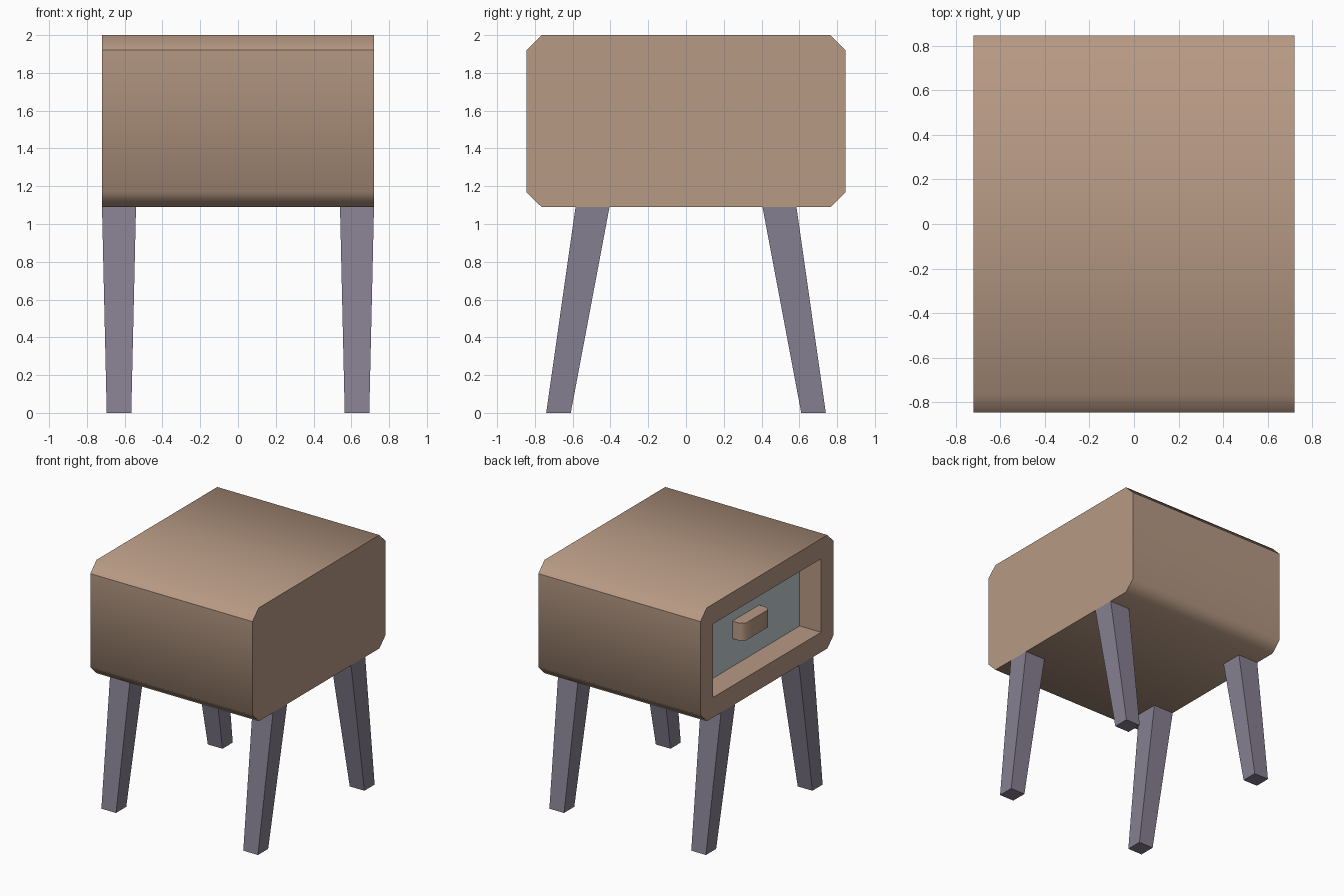
import bpy, bmesh
from math import radians

cube = bpy.data.objects.get("Cube")
if cube:
    bpy.data.objects.remove(cube, do_unlink=True)


def material(name, rgb):
    m = bpy.data.materials.new(name)
    m.use_nodes = True
    m.diffuse_color = (*rgb, 1)
    m.node_tree.nodes["Principled BSDF"].inputs["Base Color"].default_value = (*rgb, 1)
    return m


wood = material("warm_wood", (0.47, 0.32, 0.23))
grey = material("drawer_grey", (0.54, 0.60, 0.64))
metal = material("leg_purple_grey", (0.24, 0.215, 0.28))


def finish(bm, name, mat, smooth=False, seam_z=None):
    """Turn a bmesh into an object; smooth shading keeps steep edges and the seam sharp."""
    bmesh.ops.recalc_face_normals(bm, faces=bm.faces)
    for f in bm.faces:
        f.smooth = smooth
    for e in bm.edges:
        on_seam = seam_z is not None and all(abs(v.co.z - seam_z) < 1e-4 for v in e.verts)
        e.smooth = e.calc_face_angle(0) < radians(50) and not on_seam
    mesh = bpy.data.meshes.new(name)
    bm.to_mesh(mesh)
    bm.free()
    mesh.materials.append(mat)
    obj = bpy.data.objects.new(name, mesh)
    bpy.context.collection.objects.link(obj)
    return obj


def loft(bm, rings):
    """Join consecutive rings of points with quads and return the vertex rings."""
    loops = [[bm.verts.new(p) for p in ring] for ring in rings]
    for a, b in zip(loops, loops[1:]):
        for i in range(len(a)):
            j = (i + 1) % len(a)
            bm.faces.new((a[i], a[j], b[j], b[i]))
    return loops


def solid(name, mat, rings, smooth=False):
    bm = bmesh.new()
    loops = loft(bm, rings)
    bm.faces.new(loops[0])
    bm.faces.new(loops[-1])
    return finish(bm, name, mat, smooth)


def rect(u0, u1, v0, v1):
    return [(u0, v0), (u1, v0), (u1, v1), (u0, v1)]


# Cabinet: chamfered box with an open recess on its -x end
HX, HY, Z0, Z1, C = 0.72, 0.845, 1.09, 2.0, 0.08
outline = [(-HY + C, Z0), (HY - C, Z0), (HY, Z0 + C), (HY, Z1 - C),
           (HY - C, Z1), (-HY + C, Z1), (-HY, Z1 - C), (-HY, Z0 + C)]
opening = rect(-0.685, 0.685, 1.25, 1.84)
PANEL_X = -0.53

bm = bmesh.new()
closed_end, open_end = loft(bm, [[(x, y, z) for y, z in outline] for x in (HX, -HX)])
bm.faces.new(closed_end)
rim, back = loft(bm, [[(x, y, z) for y, z in opening] for x in (-HX, PANEL_X + 0.03)])
bm.faces.new(back)
for k in range(4):
    a, b, c = (open_end[(2 * k + n) % 8] for n in range(3))
    bm.faces.new((a, b, rim[(k + 1) % 4], rim[k]))
    bm.faces.new((b, c, rim[(k + 1) % 4]))
bmesh.ops.dissolve_limit(bm, angle_limit=0.01, verts=[], edges=[
    e for e in bm.edges if len(e.link_faces) == 2
    and all(len(f.verts) == 3 for f in e.link_faces)])
finish(bm, "cabinet", wood, True, Z1 - C)

# Drawer front set back in the recess
solid("drawer_front", grey,
      [[(x, y, z) for y, z in opening] for x in (PANEL_X, PANEL_X + 0.03)])

# Handle: vertical extrusion with chamfered outer corners
plan = [(PANEL_X, -0.17), (-0.595, -0.17), (-0.63, -0.14),
        (-0.63, 0.14), (-0.595, 0.17), (PANEL_X, 0.17)]
solid("drawer_handle", wood,
      [[(x, y, z) for x, y in plan] for z in (1.475, 1.615)], True)

# Four tapered legs, splayed along y
foot = rect(0.565, 0.695, 0.61, 0.74)
head = rect(0.54, 0.72, 0.405, 0.585)
for sx, side in ((1, "left"), (-1, "right")):
    for sy, end in ((-1, "front"), (1, "back")):
        solid(f"{end}_{side}_leg", metal,
              [[(sx * x, sy * y, z) for x, y in ring] for ring, z in ((foot, 0), (head, Z0))])
